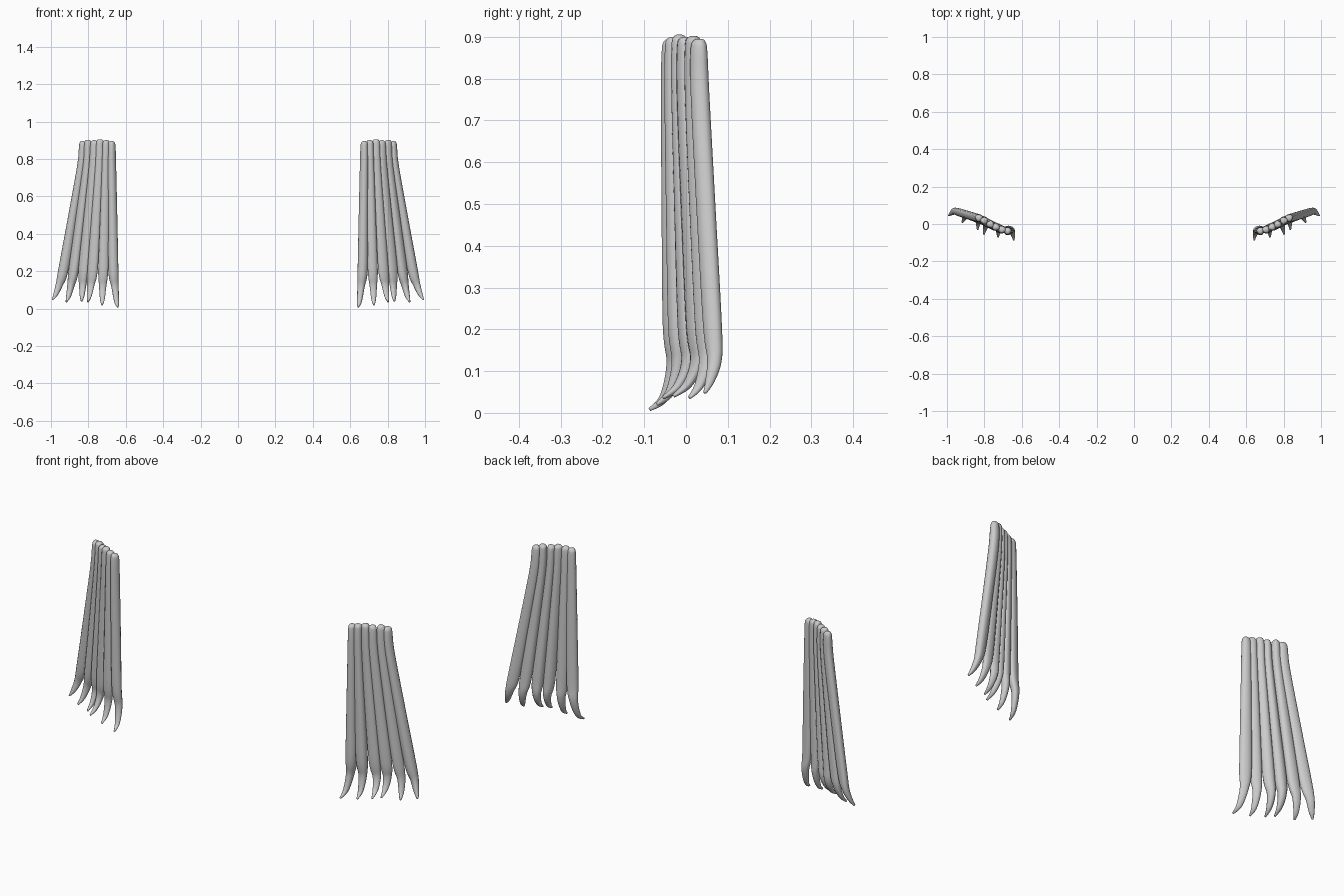
import bpy, bmesh, math
from mathutils import Vector

cube = bpy.data.objects.get("Cube")
if cube:
    bpy.data.objects.remove(cube)

grey = bpy.data.materials.new("soft grey")
grey.use_nodes = True
colour = (0.6, 0.6, 0.6, 1)
grey.diffuse_color = colour
grey.node_tree.nodes["Principled BSDF"].inputs["Base Color"].default_value = colour

SIDES = 14
STEPS = 6


def smooth_path(points):
    """Catmull-Rom path through points of any dimension."""
    pts = [points[0]] + points + [points[-1]]
    path = []
    for a, b, c, d in zip(pts, pts[1:], pts[2:], pts[3:]):
        for i in range(STEPS):
            t = i / STEPS
            path.append([0.5 * (2 * q + (r - p) * t + (2*p - 5*q + 4*r - s) * t**2
                                + (3*q - p - 3*r + s) * t**3)
                         for p, q, r, s in zip(a, b, c, d)])
    return path + [list(points[-1])]


def strand(name, points, mirror, phase):
    """Loft a lobed oval along (x, y, z, half width, half depth) stations."""
    path = smooth_path(points)
    centres = [Vector(p[:3]) for p in path]
    row = Vector((0.92, 0.38, 0))
    bm = bmesh.new()
    rings = []
    for i, (c, p) in enumerate(zip(centres, path)):
        along = (centres[min(i + 1, len(path) - 1)] - centres[max(i - 1, 0)]).normalized()
        side = (row - along * row.dot(along)).normalized()
        deep = along.cross(side)
        ring = []
        for k in range(SIDES):
            a = math.tau * k / SIDES
            lobe = 1 + 0.07 * math.cos(3 * a + phase + i * 0.05)
            v = c + (side * math.cos(a) * p[3] + deep * math.sin(a) * p[4]) * lobe
            ring.append(bm.verts.new((v.x * mirror, v.y, v.z)))
        rings.append(ring)
    for r, s in zip(rings, rings[1:]):
        for k in range(SIDES):
            n = (k + 1) % SIDES
            bm.faces.new((r[k], r[n], s[n], s[k]))
    bm.faces.new(rings[0])
    bm.faces.new(rings[-1])
    bmesh.ops.recalc_face_normals(bm, faces=bm.faces)
    mesh = bpy.data.meshes.new(name)
    bm.to_mesh(mesh)
    bm.free()
    mesh.materials.append(grey)
    mesh.shade_smooth()
    obj = bpy.data.objects.new(name, mesh)
    bpy.context.collection.objects.link(obj)


# Each strand: top x, y, height; low x, y; tip x, y, z
strands = [
    (0.676, -0.037, 0.895, 0.668, -0.033, 0.642, -0.087, 0.008),
    (0.705, -0.030, 0.90, 0.722, -0.022, 0.727, -0.07, 0.02),
    (0.738, -0.016, 0.905, 0.778, 0.002, 0.802, -0.055, 0.036),
    (0.768, -0.002, 0.90, 0.826, 0.024, 0.836, -0.03, 0.04),
    (0.802, 0.018, 0.902, 0.880, 0.045, 0.918, 0.008, 0.036),
    (0.830, 0.032, 0.895, 0.938, 0.064, 0.991, 0.045, 0.048),
]

for mirror, label in ((1, "left"), (-1, "right")):
    for n, (tx, ty, tz, lx, ly, ex, ey, ez) in enumerate(strands):
        def mix(t):
            return tx + (lx - tx) * t, ty + (ly - ty) * t
        points = [
            # rounded top
            (tx, ty, tz, 0.006, 0.006),
            (tx, ty, tz - 0.006, 0.016, 0.015),
            (tx, ty, tz - 0.03, 0.021, 0.020),
            # long hanging body
            (*mix(0.08), 0.76, 0.023, 0.022),
            (*mix(0.52), 0.48, 0.026, 0.022),
            (*mix(0.97), 0.21, 0.028, 0.021),
            # hooked tip
            (lx + (ex - lx) * 0.35, ly + 0.004, 0.115 + ez * 0.3, 0.020, 0.017),
            (lx + (ex - lx) * 0.7, ly + (ey - ly) * 0.35, ez + 0.03, 0.013, 0.011),
            (ex, ey, ez, 0.004, 0.004),
        ]
        strand(f"{label}_strand_{n + 1}", points, mirror, n * 1.3)
